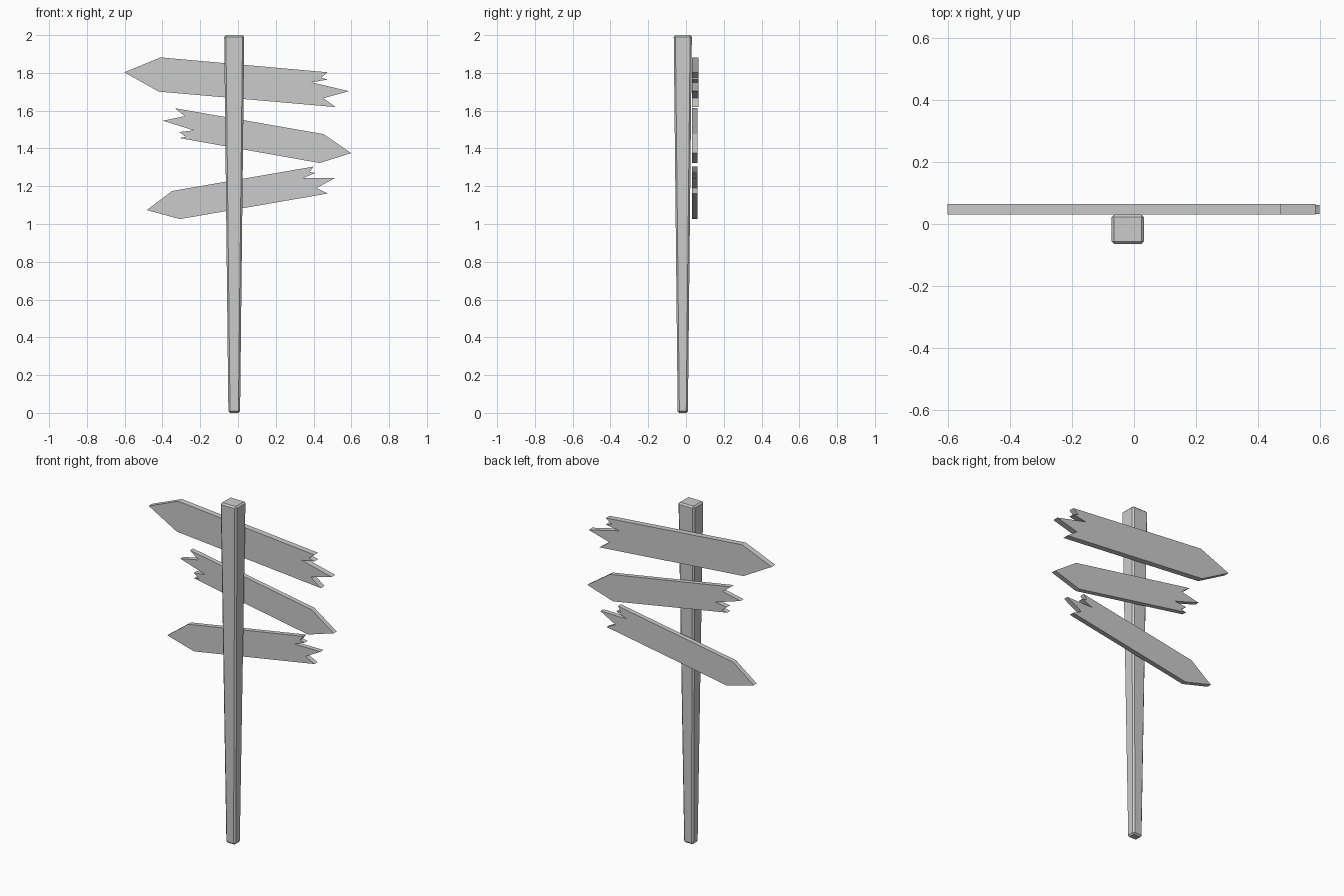
import bpy, bmesh

if "Cube" in bpy.data.objects:
    bpy.data.objects.remove(bpy.data.objects["Cube"])


def finish(bm, name):
    bmesh.ops.recalc_face_normals(bm, faces=bm.faces)
    mesh = bpy.data.meshes.new(name)
    bm.to_mesh(mesh)
    bm.free()
    obj = bpy.data.objects.new(name, mesh)
    bpy.context.collection.objects.link(obj)
    return obj


def board(name, outline, y0, y1):
    """Flat plank: an x-z outline extruded from y0 back to y1."""
    bm = bmesh.new()
    face = bm.faces.new([bm.verts.new((x, y0, z)) for x, z in outline])
    ext = bmesh.ops.extrude_face_region(bm, geom=[face], use_keep_orig=True)
    verts = [g for g in ext["geom"] if isinstance(g, bmesh.types.BMVert)]
    bmesh.ops.translate(bm, verts=verts, vec=(0, y1 - y0, 0))
    return finish(bm, name)


# Post: square, wider at the top, all edges chamfered
bm = bmesh.new()
bmesh.ops.create_cube(bm, size=2)
for v in bm.verts:
    half_x, half_y = (0.053, 0.048) if v.co.z > 0 else (0.031, 0.027)
    v.co = (-0.02 + v.co.x * half_x, -0.017 + v.co.y * half_y, v.co.z + 1)
bmesh.ops.bevel(bm, geom=bm.edges[:], offset=0.009, segments=1,
                affect='EDGES', profile=0.5)
finish(bm, "post")

# Top board: points left, splintered right end
board("top_board", [
    (-0.602, 1.803), (-0.41, 1.882), (0.475, 1.803), (0.44, 1.775),
    (0.475, 1.765), (0.39, 1.75), (0.587, 1.703), (0.452, 1.666),
    (0.517, 1.619), (-0.42, 1.701)], 0.031, 0.065)

# Middle board: points right, splintered left end
board("middle_board", [
    (0.599, 1.375), (0.453, 1.476), (-0.335, 1.613), (-0.281, 1.571),
    (-0.398, 1.547), (-0.235, 1.496), (-0.31, 1.487), (-0.277, 1.461),
    (-0.31, 1.455), (0.432, 1.323)], 0.033, 0.061)

# Bottom board: points left, splintered right end
board("bottom_board", [
    (-0.483, 1.074), (-0.348, 1.175), (0.40, 1.304), (0.379, 1.275),
    (0.411, 1.27), (0.342, 1.243), (0.514, 1.244), (0.416, 1.19),
    (0.474, 1.161), (-0.308, 1.026)], 0.033, 0.061)
